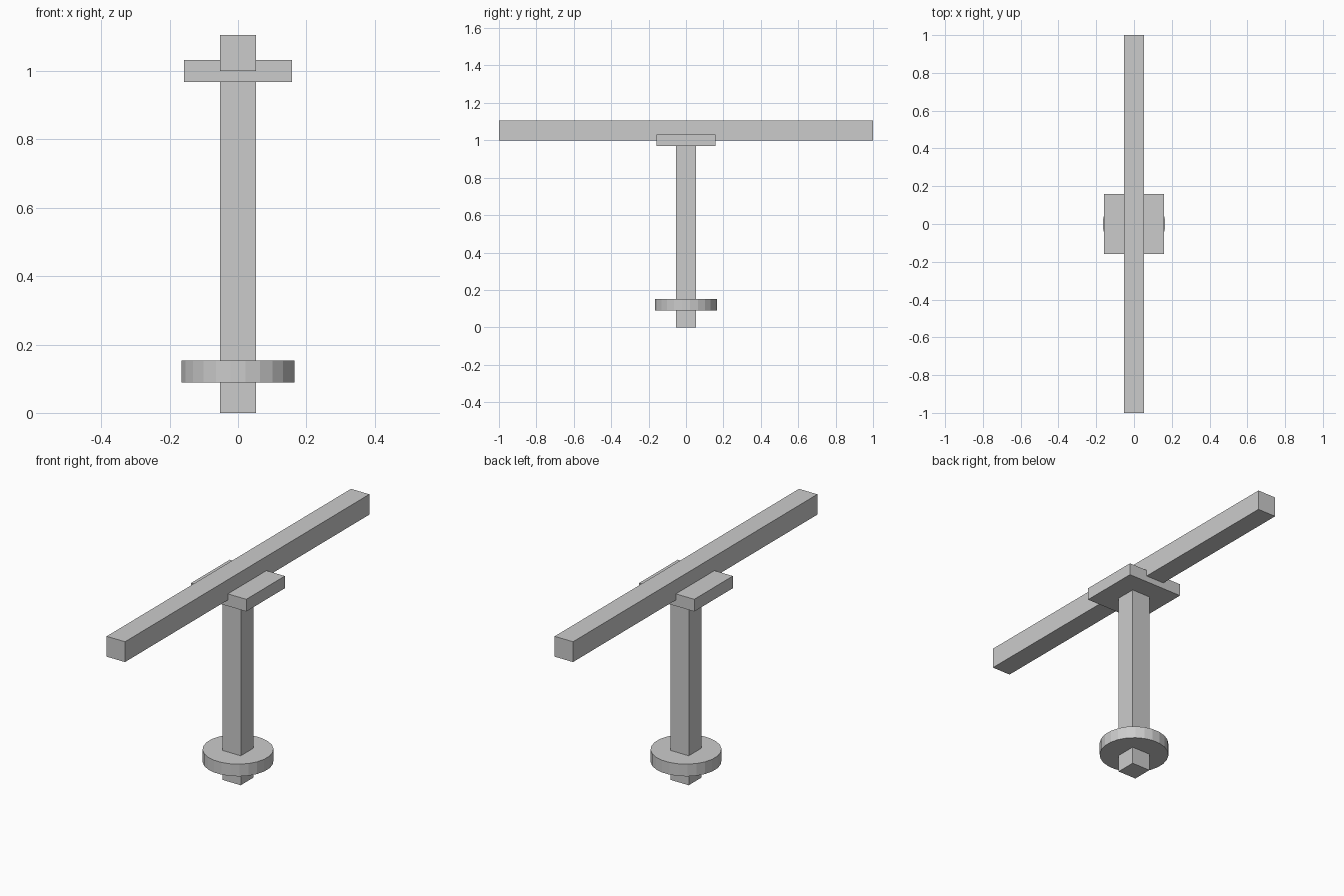
import bpy
import math

if "Cube" in bpy.data.objects:
    bpy.data.objects.remove(bpy.data.objects["Cube"])

U = 1 / 19  # half width of the square bars


def box(name, sx, sy, z0, z1):
    bpy.ops.mesh.primitive_cube_add(size=1, location=(0, 0, (z0 + z1) / 2))
    ob = bpy.context.object
    ob.name = name
    ob.scale = (sx, sy, z1 - z0)
    bpy.ops.object.transform_apply(location=False, rotation=False, scale=True)
    return ob


# Upright post, long crossbeam and the square plate at their joint
box("post", 2 * U, 2 * U, 0, 1)
box("crossbeam", 2 * U, 2, 1, 1 + 2 * U)
box("joint_plate", 6 * U, 6 * U, 1 - 0.6 * U, 1 + 0.6 * U)

# Faceted round collar near the foot, with flats facing the axes
SIDES = 24
bpy.ops.mesh.primitive_cylinder_add(
    vertices=SIDES, radius=0.1665, depth=1.2 * U,
    location=(0, 0, 2.3 * U), rotation=(0, 0, math.pi / SIDES))
bpy.context.object.name = "base_collar"
